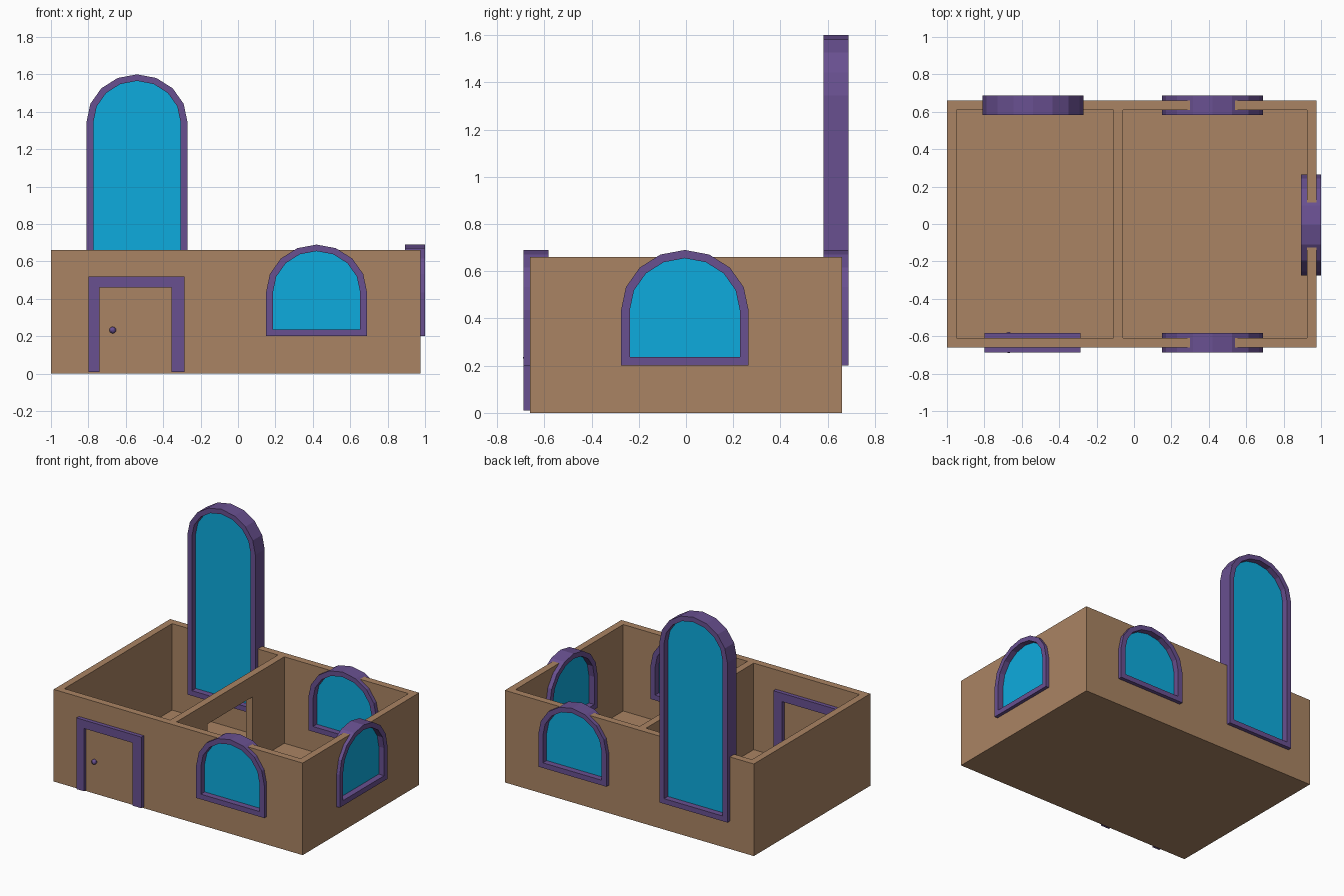
import bpy, bmesh, math
from mathutils import Matrix, Vector

if "Cube" in bpy.data.objects:
    bpy.data.objects.remove(bpy.data.objects["Cube"])


def material(name, rgb):
    m = bpy.data.materials.new(name)
    m.diffuse_color = (*rgb, 1)
    m.use_nodes = True
    m.node_tree.nodes["Principled BSDF"].inputs["Base Color"].default_value = m.diffuse_color
    return m


BROWN = material("wall_brown", (0.40, 0.23, 0.125))
PURPLE = material("trim_purple", (0.14, 0.08, 0.28))
BLUE = material("glass_blue", (0.004, 0.41, 0.73))


def finish(name, bm, mat):
    bmesh.ops.recalc_face_normals(bm, faces=bm.faces)
    me = bpy.data.meshes.new(name)
    bm.to_mesh(me)
    bm.free()
    ob = bpy.data.objects.new(name, me)
    bpy.context.collection.objects.link(ob)
    me.materials.append(mat)
    return ob


def box(name, lo, hi, mat=BROWN):
    bm = bmesh.new()
    bmesh.ops.create_cube(bm, size=1)
    for v in bm.verts:
        v.co = [l + (c + 0.5) * (h - l) for l, h, c in zip(lo, hi, v.co)]
    return finish(name, bm, mat)


def arch(half, z0, spring, rise, n=8):
    """Outline of a round-topped opening in the xz plane."""
    pts = [(-half, z0), (half, z0)]
    for i in range(n + 1):
        a = math.pi * i / n
        pts.append((half * math.cos(a), spring + rise * math.sin(a)))
    return pts


def prism(name, outline, depth, place, mat):
    bm = bmesh.new()
    f = bm.faces.new([bm.verts.new((x, -depth, z)) for x, z in outline])
    r = bmesh.ops.extrude_face_region(bm, geom=[f])
    for v in r["geom"]:
        if isinstance(v, bmesh.types.BMVert):
            v.co.y = depth
    bm.transform(place)
    return finish(name, bm, mat)


def ring(name, outer, inner, depth, place, mat):
    """Frame between two outlines with equal point counts."""
    bm = bmesh.new()
    loops = [[bm.verts.new((x, y, z)) for x, z in o]
             for o, y in ((outer, -depth), (inner, -depth), (inner, depth), (outer, depth))]
    n = len(outer)
    for k in range(4):
        a, b = loops[k], loops[(k + 1) % 4]
        for i in range(n):
            j = (i + 1) % n
            bm.faces.new((a[i], a[j], b[j], b[i]))
    bm.transform(place)
    return finish(name, bm, mat)


def cut(target, cutters):
    for c in cutters:
        m = target.modifiers.new("cut", "BOOLEAN")
        m.operation, m.solver, m.object = "DIFFERENCE", "EXACT", c
    dg = bpy.context.evaluated_depsgraph_get()
    me = bpy.data.meshes.new_from_object(target.evaluated_get(dg))
    target.modifiers.clear()
    target.data = me
    for c in cutters:
        bpy.data.objects.remove(c)


# House shell: two open rooms and a doorway in the dividing wall
walls = box("walls", (-1, -0.66, 0), (0.975, 0.66, 0.66))
cutters = [
    box("left_room", (-0.95, -0.61, 0.04), (-0.11, 0.61, 1)),
    box("right_room", (-0.06, -0.61, 0.04), (0.925, 0.61, 1)),
    box("inner_doorway", (-0.2, -0.26, 0.04), (0, 0.25, 0.51)),
]

# Arched windows: name, position, rotation, height of arch springing
windows = [
    ("front_window", (0.42, -0.635), 0, 0.435),
    ("back_window", (0.42, 0.635), 0, 0.435),
    ("side_window", (0.947, -0.005), 90, 0.435),
    ("tall_window", (-0.54, 0.635), 0, 1.345),
]
for name, (x, y), rot, s in windows:
    place = Matrix.Translation(Vector((x, y, 0))) @ Matrix.Rotation(math.radians(rot), 4, "Z")
    outer = arch(0.27, 0.2, s, 0.255)
    inner = arch(0.233, 0.237, s, 0.22)
    mid = arch(0.25, 0.22, s, 0.237)
    ring(name + "_frame", outer, inner, 0.053, place, PURPLE)
    prism(name + "_glass", mid, 0.01, place, BLUE)
    cutters.append(prism(name + "_cutter", mid, 0.08, place, BROWN))
cut(walls, cutters)

# Front door with its frame and knobs
prism("door_frame",
      [(-0.8, 0.01), (-0.74, 0.01), (-0.74, 0.46), (-0.355, 0.46),
       (-0.355, 0.01), (-0.285, 0.01), (-0.285, 0.52), (-0.8, 0.52)],
      0.053, Matrix.Translation((0, -0.635, 0)), PURPLE)
box("door", (-0.745, -0.664, 0.01), (-0.35, -0.606, 0.465))
for side, y in (("outer", -0.672), ("inner", -0.595)):
    bm = bmesh.new()
    bmesh.ops.create_uvsphere(bm, u_segments=12, v_segments=8, radius=0.018,
                              matrix=Matrix.Translation((-0.67, y, 0.233)))
    finish(side + "_knob", bm, PURPLE)
